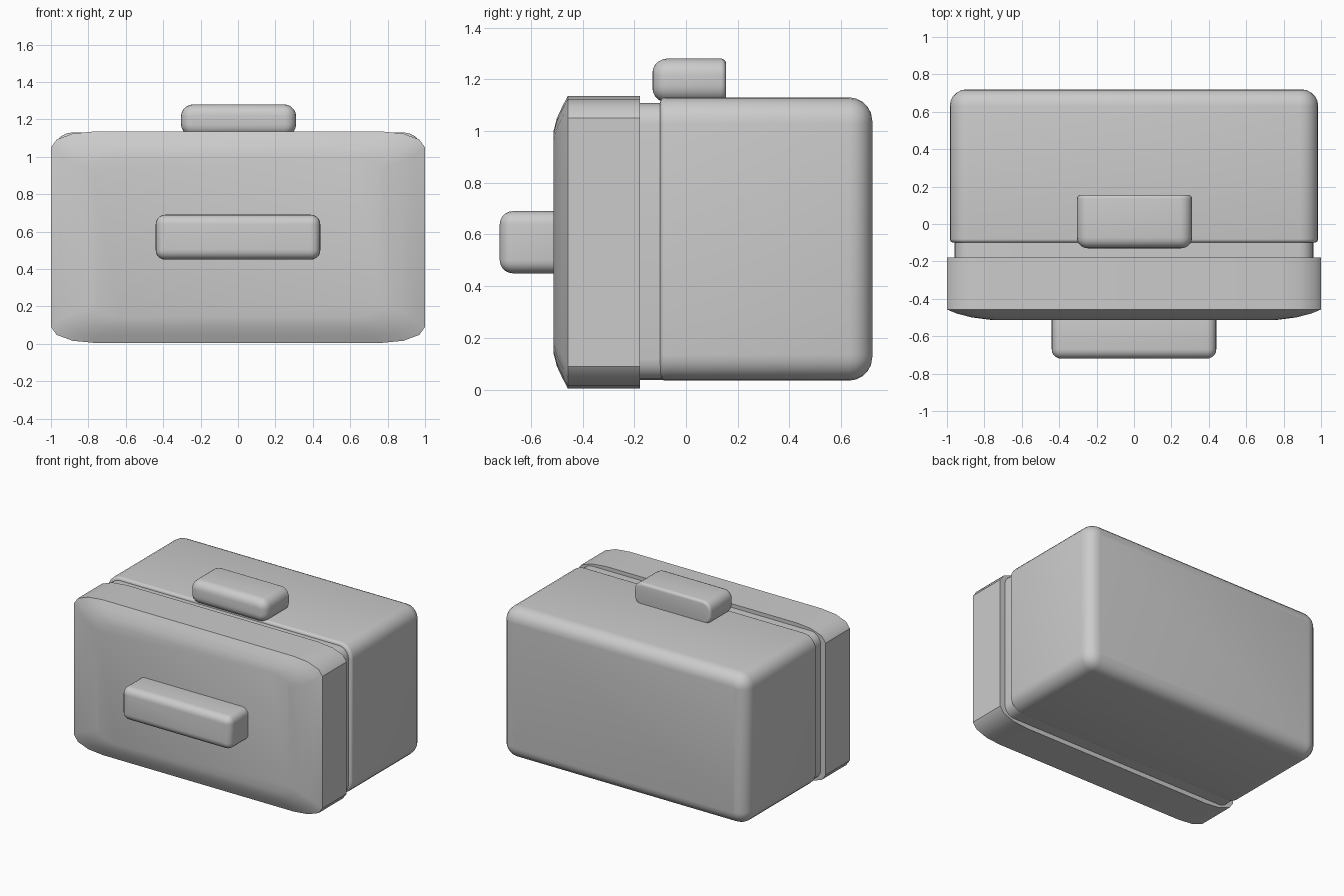
import bpy, bmesh, math

if "Cube" in bpy.data.objects:
    bpy.data.objects.remove(bpy.data.objects["Cube"])


def outline(hx, hz, rx, rz, seg):
    """Rectangle in x/z with elliptical corners, counter-clockwise."""
    pts = []
    for q, (sx, sz) in enumerate([(1, 1), (-1, 1), (-1, -1), (1, -1)]):
        for i in range(seg + 1):
            a = math.pi / 2 * (q + i / seg)
            pts.append((sx * (hx - rx) + rx * math.cos(a),
                        sz * (hz - rz) + rz * math.sin(a)))
    return pts


def loft(name, rings, cz, cx=0.0, seg=5, angle=35):
    """Closed solid through sections (y, half x, half z, corner x, corner z)."""
    bm = bmesh.new()
    loops = [[bm.verts.new((cx + x, y, cz + z)) for x, z in outline(hx, hz, rx, rz, seg)]
             for y, hx, hz, rx, rz in rings]
    n = len(loops[0])
    for a, b in zip(loops, loops[1:]):
        for i in range(n):
            j = (i + 1) % n
            bm.faces.new((a[i], a[j], b[j], b[i]))
    bm.faces.new(loops[0])
    bm.faces.new(loops[-1])
    bmesh.ops.recalc_face_normals(bm, faces=bm.faces)
    mesh = bpy.data.meshes.new(name)
    bm.to_mesh(mesh)
    bm.free()
    ob = bpy.data.objects.new(name, mesh)
    bpy.context.collection.objects.link(ob)
    bpy.ops.object.select_all(action='DESELECT')
    ob.select_set(True)
    bpy.context.view_layer.objects.active = ob
    bpy.ops.object.shade_smooth_by_angle(angle=math.radians(angle))
    return ob


def rounded(y0, y1, hx, hz, r, front, back, seg=5):
    """Sections of a box whose front and back rims are rounded."""
    rings = []
    for i in range(seg + 1):
        a = math.pi / 2 * i / seg
        d = front * (1 - math.sin(a))
        c = max(r - d, 0.008)
        rings.append((y0 + front * (1 - math.cos(a)), hx - d, hz - d, c, c))
    for i in range(seg + 1):
        a = math.pi / 2 * i / seg
        d = back * (1 - math.cos(a))
        c = max(r - d, 0.008)
        rings.append((y1 - back * (1 - math.sin(a)), hx - d, hz - d, c, c))
    return rings


# main body behind the groove
loft("body", rounded(-0.10, 0.72, 0.985, 0.5475, 0.10, 0.02, 0.09), 0.5825)

# recessed neck between body and front panel
loft("neck", [(-0.20, 0.96, 0.535, 0.08, 0.08), (-0.06, 0.96, 0.535, 0.08, 0.08)], 0.573)

# front panel with cut corners and a domed face
loft("front_panel", [
    (-0.178, 1.00, 0.565, 0.23, 0.085),
    (-0.457, 1.00, 0.565, 0.23, 0.085),
    (-0.478, 0.95, 0.525, 0.22, 0.085),
    (-0.499, 0.87, 0.480, 0.19, 0.080),
    (-0.512, 0.77, 0.430, 0.15, 0.075)], 0.57, seg=3)

# front pull handle
loft("front_handle", rounded(-0.72, -0.48, 0.44, 0.12, 0.05, 0.05, 0.005), 0.57)

# latch on top
loft("top_latch", rounded(-0.13, 0.155, 0.308, 0.085, 0.065, 0.058, 0.02), 1.195, cx=0.003)
